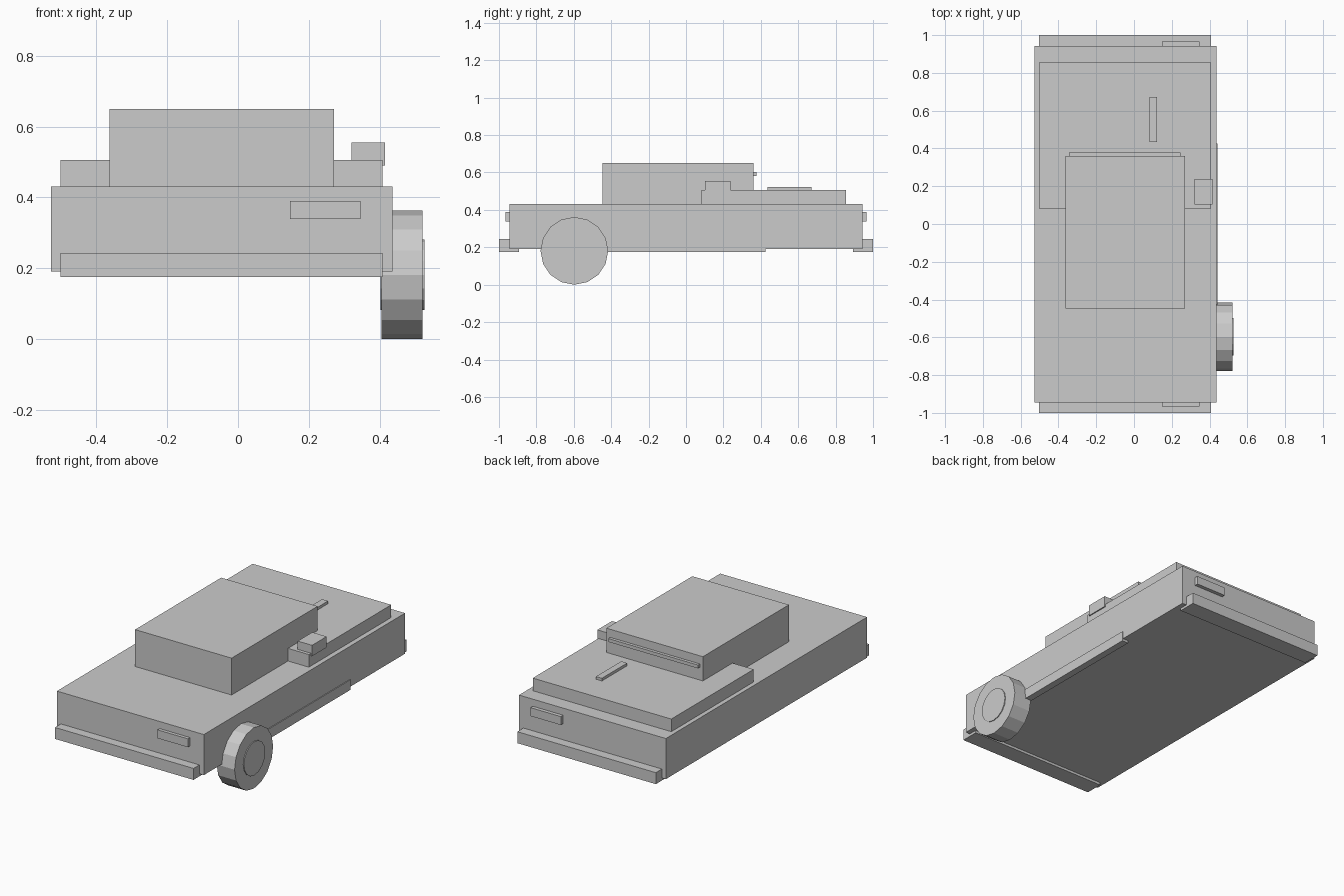
import bpy
import math
import bmesh
from mathutils import Matrix

if "Cube" in bpy.data.objects:
    bpy.data.objects.remove(bpy.data.objects["Cube"])


def finish(name, bm):
    mesh = bpy.data.meshes.new(name)
    bm.to_mesh(mesh)
    bm.free()
    obj = bpy.data.objects.new(name, mesh)
    bpy.context.collection.objects.link(obj)
    return obj


def box(name, x, y, z):
    """Box from (min, max) ranges on each axis."""
    spans = (x, y, z)
    size = [b - a for a, b in spans]
    mid = [(a + b) / 2 for a, b in spans]
    bm = bmesh.new()
    bmesh.ops.create_cube(bm, size=1, matrix=Matrix.Translation(mid) @ Matrix.Diagonal((*size, 1)))
    return finish(name, bm)


def disc(name, x, y, z, radius, sides):
    """Cylinder along x between the two x values."""
    bm = bmesh.new()
    place = Matrix.Translation(((x[0] + x[1]) / 2, y, z)) @ Matrix.Rotation(math.pi / 2, 4, 'Y')
    bmesh.ops.create_cone(bm, cap_ends=True, segments=sides, radius1=radius, radius2=radius,
                          depth=x[1] - x[0], matrix=place)
    return finish(name, bm)


# Main volumes
box("body", (-0.528, 0.437), (-0.945, 0.943), (0.19, 0.431))
box("cabin", (-0.363, 0.271), (-0.447, 0.36), (0.43, 0.65))
box("rear_deck", (-0.502, 0.408), (0.082, 0.855), (0.43, 0.506))

# Bumpers and lights at both ends
for end, s in (("front", -1), ("rear", 1)):
    box(end + "_bumper", (-0.502, 0.408), sorted((s * 0.893, s)), (0.175, 0.243))
    box(end + "_light", (0.147, 0.346), sorted((s * 0.93, s * 0.965)), (0.339, 0.389))

# Side trim and small fittings
box("side_sill", (0.40, 0.442), (-0.425, 0.425), (0.175, 0.235))
box("side_mirror", (0.321, 0.415), (0.102, 0.239), (0.49, 0.555))
box("deck_handle", (0.082, 0.121), (0.435, 0.672), (0.50, 0.522))
box("cabin_rear_strip", (-0.343, 0.245), (0.35, 0.378), (0.582, 0.602))

# Wheel
disc("wheel", (0.405, 0.522), -0.597, 0.181, 0.181, 16)
disc("wheel_hub", (0.402, 0.527), -0.597, 0.181, 0.10, 16)
